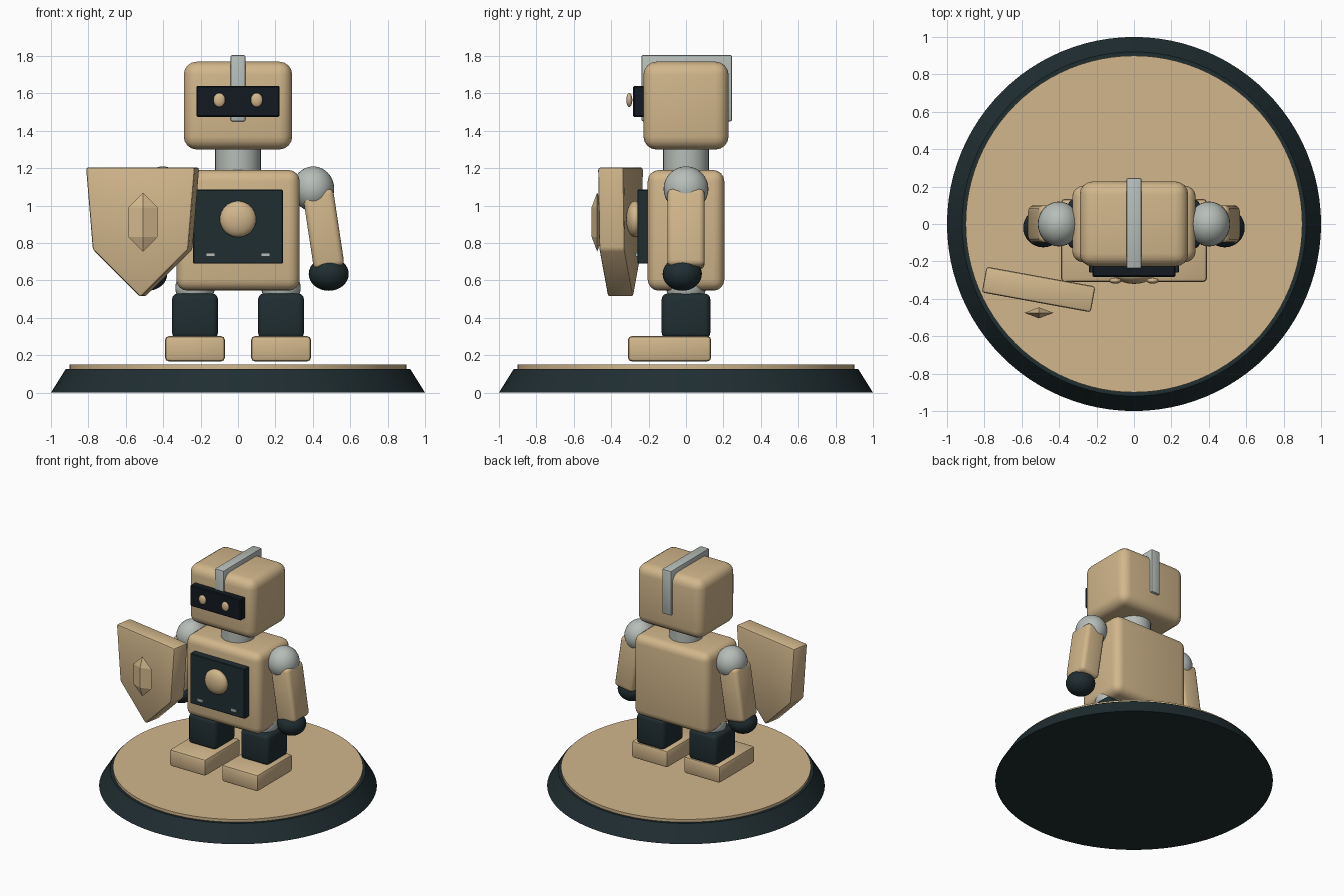
import bpy, bmesh, math
from mathutils import Matrix

if "Cube" in bpy.data.objects:
    bpy.data.objects.remove(bpy.data.objects["Cube"])


def material(name, rgb):
    m = bpy.data.materials.new(name)
    m.diffuse_color = (*rgb, 1)
    m.use_nodes = True
    m.node_tree.nodes["Principled BSDF"].inputs["Base Color"].default_value = m.diffuse_color
    return m


TAN = material("tan", (0.64, 0.47, 0.26))
DARK = material("dark", (0.014, 0.027, 0.031))
BLACK = material("black", (0.006, 0.010, 0.014))
GREY = material("grey", (0.47, 0.51, 0.48))


def finish(name, mat, bevel=0, segments=3, smooth=True):
    o = bpy.context.object
    o.name = o.data.name = name
    o.data.materials.append(mat)
    bpy.ops.object.transform_apply(location=False, rotation=False, scale=True)
    if bevel:
        b = o.modifiers.new("bevel", 'BEVEL')
        b.width, b.segments = bevel, segments
        bpy.ops.object.modifier_apply(modifier=b.name)
    if smooth:
        bpy.ops.object.shade_smooth_by_angle(angle=math.radians(35))
    return o


def box(name, loc, size, mat, bevel=0.0, segments=3, rot_y=0):
    bpy.ops.mesh.primitive_cube_add(size=1, location=loc, rotation=(0, rot_y, 0))
    bpy.context.object.scale = size
    return finish(name, mat, bevel, segments)


def ball(name, loc, radii, mat):
    bpy.ops.mesh.primitive_uv_sphere_add(segments=32, ring_count=16, radius=1, location=loc)
    bpy.context.object.scale = radii
    return finish(name, mat)


def cone(name, z0, z1, r0, r1, mat, x=0, n=64):
    bpy.ops.mesh.primitive_cone_add(vertices=n, radius1=r0, radius2=r1,
                                    depth=z1 - z0, location=(x, 0, (z0 + z1) / 2))
    return finish(name, mat)


# Display base
cone("base", 0, 0.128, 1.0, 0.92, DARK, n=96)
cone("base_top", 0.10, 0.15, 0.9, 0.9, TAN, n=96)

# Torso and chest panel
box("torso", (0, 0, 0.868), (0.66, 0.41, 0.645), TAN, 0.06, 4)
box("chest_panel", (0, -0.225, 0.888), (0.48, 0.07, 0.395), DARK, 0.004, 1)
ball("chest_dome", (0, -0.272, 0.928), (0.097, 0.048, 0.097), TAN)

# Head
cone("neck", 1.14, 1.36, 0.122, 0.122, GREY, n=32)
box("head", (0, 0, 1.535), (0.58, 0.455, 0.47), TAN, 0.07, 4)
box("visor", (0, -0.245, 1.558), (0.445, 0.075, 0.166), BLACK, 0.006, 1)
box("head_crest", (0, 0.004, 1.628), (0.08, 0.485, 0.355), GREY, 0.01, 2)

# Paired parts
for s, side in ((-1, "right"), (1, "left")):
    ball(f"{side}_eye", (s * 0.10, -0.303, 1.565), (0.032, 0.016, 0.038), TAN)
    box(f"{side}_chest_light", (s * 0.147, -0.262, 0.737), (0.05, 0.015, 0.02), GREY)
    ball(f"{side}_shoulder", (s * 0.402, 0, 1.09), (0.112, 0.12, 0.12), GREY)
    box(f"{side}_arm", (s * 0.457, 0, 0.875), (0.165, 0.2, 0.42), TAN, 0.03, 3, rot_y=-s * 0.15)
    ball(f"{side}_hand", (s * 0.485, -0.02, 0.635), (0.107, 0.105, 0.09), DARK)
    ball(f"{side}_hip", (s * 0.23, 0, 0.56), (0.105, 0.105, 0.1), GREY)
    box(f"{side}_leg", (s * 0.23, 0, 0.41), (0.245, 0.26, 0.24), DARK, 0.03)
    box(f"{side}_foot", (s * 0.23, -0.088, 0.235), (0.32, 0.445, 0.135), TAN, 0.02, 2)

# Shield: pentagon outline extruded backwards, turned outwards
outline = [(-0.297, 1.205), (-0.26, 0.765), (0, 0.51), (0.26, 0.765), (0.297, 1.205)]
bm = bmesh.new()
face = bm.faces.new([bm.verts.new((x, -0.07, z)) for x, z in outline])
ext = bmesh.ops.extrude_face_region(bm, geom=[face])
bmesh.ops.translate(bm, vec=(0, 0.14, 0),
                    verts=[g for g in ext["geom"] if isinstance(g, bmesh.types.BMVert)])
bmesh.ops.recalc_face_normals(bm, faces=bm.faces)
mesh = bpy.data.meshes.new("shield")
bm.to_mesh(mesh)
bm.free()
shield = bpy.data.objects.new("shield", mesh)
bpy.context.collection.objects.link(shield)
bpy.ops.object.select_all(action='DESELECT')
shield.select_set(True)
bpy.context.view_layer.objects.active = shield
shield.location = (-0.51, -0.35, 0)
shield.rotation_euler.z = -0.18
finish("shield", TAN, 0.014, 2)

# Shield diamond: stretched octahedron
bpy.ops.mesh.primitive_uv_sphere_add(segments=4, ring_count=2, radius=1, location=(-0.508, -0.475, 0.912))
bpy.context.object.scale = (0.09, 0.034, 0.158)
finish("shield_diamond", TAN, smooth=False)
